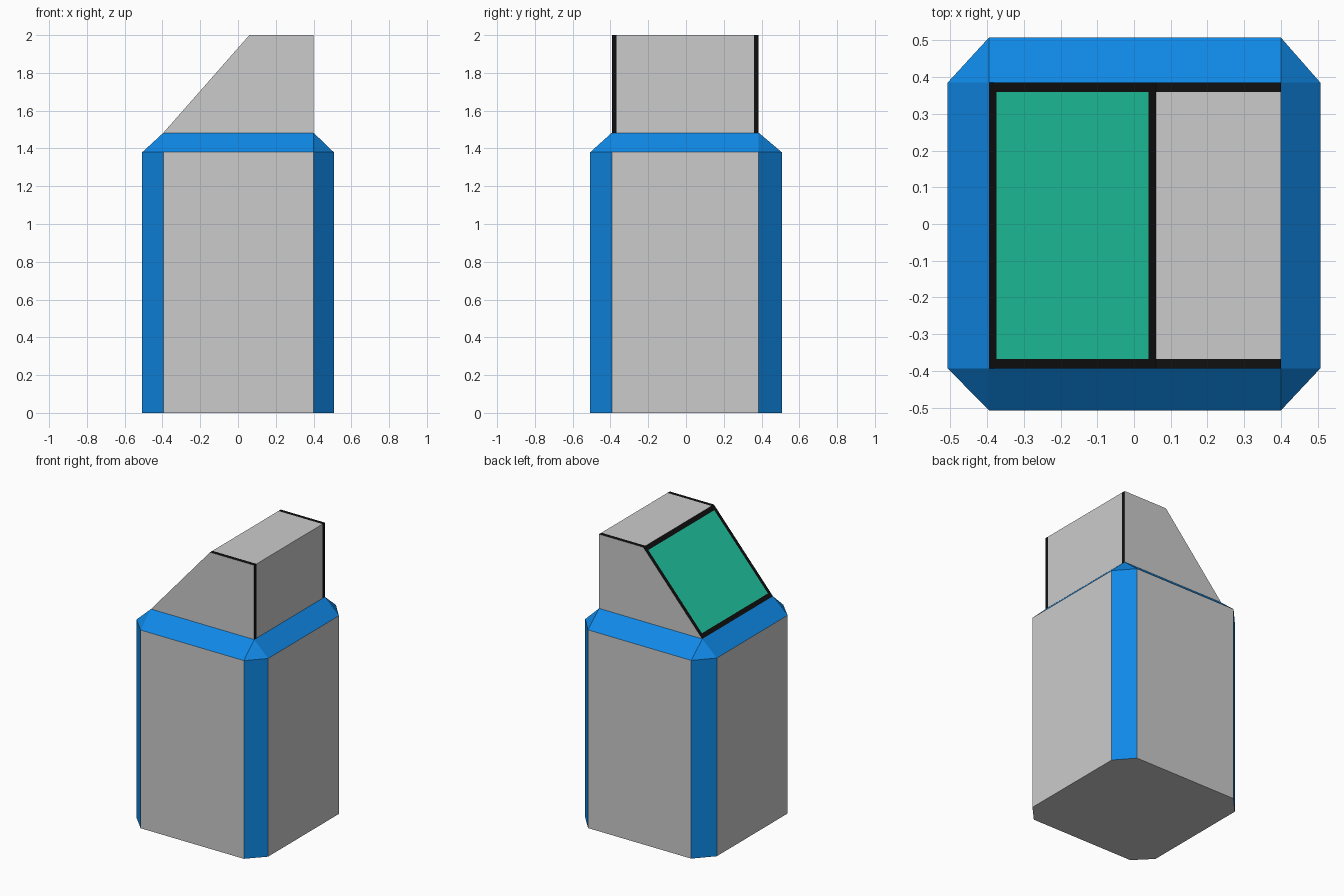
import bpy, bmesh

if "Cube" in bpy.data.objects:
    bpy.data.objects.remove(bpy.data.objects["Cube"])

X0, X1, Y0, Y1 = -0.395, 0.4, -0.393, 0.385   # neck rectangle
H = 0.507                                      # body half width


def material(name, color):
    m = bpy.data.materials.new(name)
    m.diffuse_color = (*color, 1)
    m.use_nodes = True
    m.node_tree.nodes["Principled BSDF"].inputs["Base Color"].default_value = m.diffuse_color
    return m


GREY = material("plain_grey", (0.8, 0.8, 0.8))
BLUE = material("blue_trim", (0.005, 0.25, 0.8))
BLACK = material("black_frame", (0.005, 0.005, 0.005))
TEAL = material("teal_screen", (0.015, 0.6, 0.38))


def finish(name, bm, mats):
    bmesh.ops.recalc_face_normals(bm, faces=bm.faces)
    me = bpy.data.meshes.new(name)
    bm.to_mesh(me)
    bm.free()
    for m in mats:
        me.materials.append(m)
    ob = bpy.data.objects.new(name, me)
    bpy.context.collection.objects.link(ob)
    return ob


# Body: chamfered square tube, collapsing to the neck rectangle at the top
outer = [(X0, -H), (X1, -H), (H, Y0), (H, Y1), (X1, H), (X0, H), (-H, Y1), (-H, Y0)]
neck = [(min(max(x, X0), X1), min(max(y, Y0), Y1)) for x, y in outer]
bm = bmesh.new()
rings = [[bm.verts.new((x, y, z)) for x, y in ring]
         for ring, z in ((outer, 0), (outer, 1.38), (neck, 1.483))]
bm.faces.new(rings[0])
for level in range(2):
    a, b = rings[level], rings[level + 1]
    for i in range(8):
        j = (i + 1) % 8
        f = bm.faces.new((a[i], a[j], b[j], b[i]))
        f.material_index = 1 if level or i % 2 else 0   # blue corners and top bevel
bmesh.ops.remove_doubles(bm, verts=bm.verts, dist=1e-4)
finish("body", bm, [GREY, BLUE])

# Head: side profile swept across y, with narrow strips for the black frame
slope = (2 - 1.483) / (0.06 - X0)
profile = [(x, 1.483 + (x - X0) * slope) for x in (X0, X0 + 0.021, 0.039, 0.06)]
profile += [(X1, 2), (X1, 1.483)]
ys = [Y0, Y0 + 0.026, Y1 - 0.026, Y1]
bm = bmesh.new()
rows = [[bm.verts.new((x, y, z)) for x, z in profile] for y in ys]
bm.faces.new(rows[0])
bm.faces.new(rows[-1])
for r in range(3):
    for i in range(len(profile) - 1):
        a, b = rows[r], rows[r + 1]
        f = bm.faces.new((a[i], a[i + 1], b[i + 1], b[i]))
        if r != 1 or i in (0, 2):
            f.material_index = 1
        elif i == 1:
            f.material_index = 2
# flip outward explicitly if the open underside confused the normals
head = finish("head", bm, [GREY, BLACK, TEAL])
